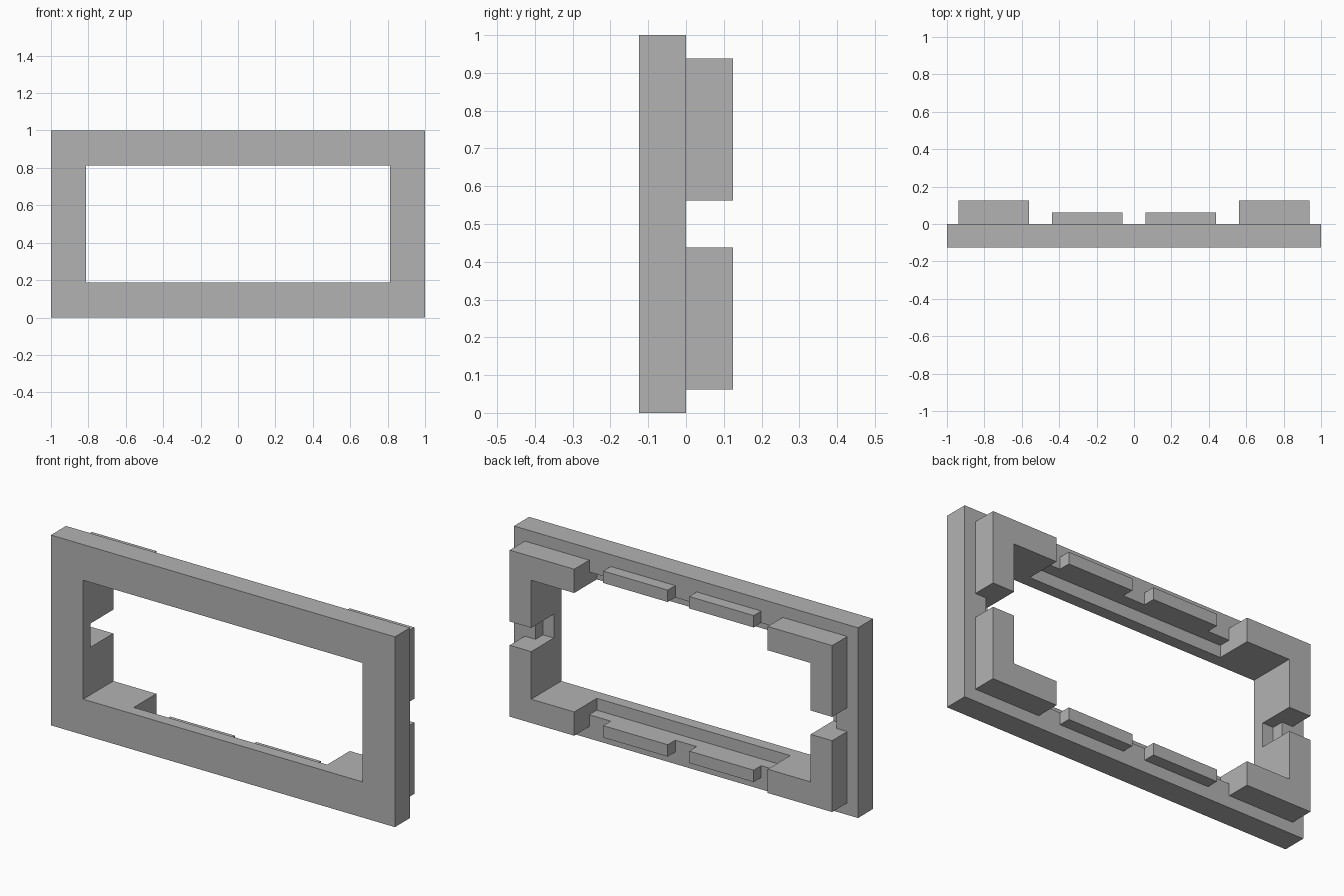
import bpy
import bmesh

cube = bpy.data.objects.get("Cube")
if cube:
    bpy.data.objects.remove(cube, do_unlink=True)

grey = bpy.data.materials.new("plain grey")
grey.use_nodes = True
grey.diffuse_color = (0.45, 0.45, 0.45, 1)
bsdf = next(n for n in grey.node_tree.nodes if n.type == 'BSDF_PRINCIPLED')
bsdf.inputs["Base Color"].default_value = grey.diffuse_color

U = 0.0625   # grid unit of the design
MID = 0.5    # height of the frame centre


def prism(name, outline, y0, y1):
    """Extrude an x/z outline (in units from the frame centre) from y0 to y1."""
    bm = bmesh.new()
    face = bm.faces.new([bm.verts.new((x * U, y0 * U, MID + z * U)) for x, z in outline])
    new = bmesh.ops.extrude_face_region(bm, geom=[face])["geom"]
    verts = [v for v in new if isinstance(v, bmesh.types.BMVert)]
    bmesh.ops.translate(bm, verts=verts, vec=(0, (y1 - y0) * U, 0))
    bmesh.ops.recalc_face_normals(bm, faces=bm.faces)
    mesh = bpy.data.meshes.new(name)
    bm.to_mesh(mesh)
    bm.free()
    mesh.materials.append(grey)
    obj = bpy.data.objects.new(name, mesh)
    bpy.context.collection.objects.link(obj)
    return obj


def rect(x0, x1, z0, z1):
    return [(x0, z0), (x1, z0), (x1, z1), (x0, z1)]


def cut(target, cutter):
    cutter.hide_render = True
    mod = target.modifiers.new("cut", 'BOOLEAN')
    mod.operation = 'DIFFERENCE'
    mod.solver = 'EXACT'
    mod.object = cutter
    bpy.context.view_layer.objects.active = target
    bpy.ops.object.modifier_apply(modifier=mod.name)
    bpy.data.objects.remove(cutter, do_unlink=True)


# Main frame with its opening, and shallow recesses on the back inner edge
frame = prism("frame", rect(-16, 16, -8, 8), -2, 0)
cut(frame, prism("opening_cutter", rect(-13, 13, -5, 5), -3, 1))
cut(frame, prism("rail_recess_cutter", rect(-9, 9, -6, 6), -1, 1))
cut(frame, prism("side_recess_cutter", rect(-14, 14, -1, 1), -1, 1))

# L-shaped corner brackets and thin tabs on the back, mirrored to four quarters
bracket = [(15, 7), (9, 7), (9, 5), (13, 5), (13, 1), (15, 1)]
tab = rect(1, 7, 6, 7)
for sx, side in ((1, "left"), (-1, "right")):
    for sz, level in ((1, "top"), (-1, "bottom")):
        for part, outline, depth in (("corner_bracket", bracket, 2), ("tab", tab, 1)):
            prism(f"{level}_{side}_{part}", [(x * sx, z * sz) for x, z in outline], 0, depth)
